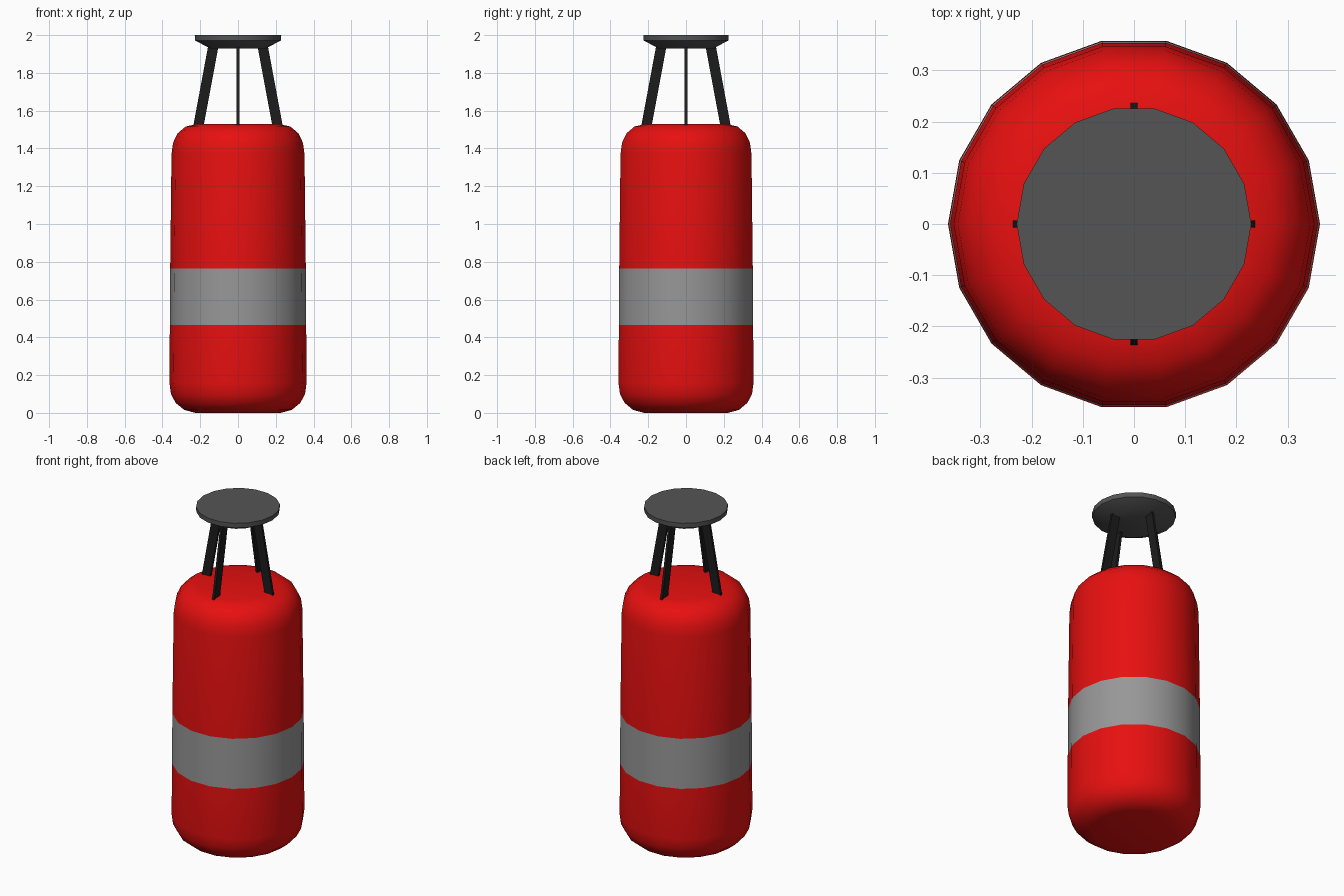
import bpy, bmesh, math
from mathutils import Matrix, Vector

if "Cube" in bpy.data.objects:
    bpy.data.objects.remove(bpy.data.objects["Cube"], do_unlink=True)

SIDES = 18


def material(name, rgb):
    m = bpy.data.materials.new(name)
    m.use_nodes = True
    m.diffuse_color = (*rgb, 1)
    m.node_tree.nodes["Principled BSDF"].inputs["Base Color"].default_value = (*rgb, 1)
    return m


red = material("red leather", (0.80, 0.005, 0.005))
grey = material("grey band", (0.31, 0.31, 0.31))
cap_grey = material("dark grey cap", (0.09, 0.09, 0.09))
black = material("black strap", (0.012, 0.012, 0.012))


def finish(name, bm, mats, smooth_angle=None):
    bmesh.ops.recalc_face_normals(bm, faces=bm.faces)
    mesh = bpy.data.meshes.new(name)
    bm.to_mesh(mesh)
    bm.free()
    for m in mats:
        mesh.materials.append(m)
    ob = bpy.data.objects.new(name, mesh)
    bpy.context.collection.objects.link(ob)
    if smooth_angle:
        bpy.ops.object.select_all(action="DESELECT")
        ob.select_set(True)
        bpy.context.view_layer.objects.active = ob
        bpy.ops.object.shade_smooth_by_angle(angle=math.radians(smooth_angle))
    return ob


def lathe(profile):
    """Closed solid of revolution from (radius, z) pairs, bottom to top."""
    bm = bmesh.new()
    rings = []
    for r, z in profile:
        rings.append([bm.verts.new((r * math.cos(math.tau * i / SIDES),
                                    r * math.sin(math.tau * i / SIDES), z))
                      for i in range(SIDES)])
    for low, high in zip(rings, rings[1:]):
        for i in range(SIDES):
            j = (i + 1) % SIDES
            bm.faces.new((low[i], low[j], high[j], high[i]))
    bm.faces.new(rings[0][::-1])
    bm.faces.new(rings[-1])
    return bm


# Bag body with rounded ends; the band is coloured by height
BAND_LOW, BAND_HIGH = 0.465, 0.765
body = lathe([(0.225, 0.0), (0.285, 0.016), (0.33, 0.053), (0.355, 0.10), (0.363, 0.16),
              (0.361, BAND_LOW), (0.359, BAND_HIGH), (0.352, 1.37), (0.344, 1.43),
              (0.32, 1.48), (0.277, 1.516), (0.215, 1.53)])
for f in body.faces:
    f.material_index = int(BAND_LOW < f.calc_center_median().z < BAND_HIGH)
finish("bag_body", body, [red, grey], 40)

# Hanging cap: short rim above a conical underside
finish("hanging_cap", lathe([(0.145, 1.928), (0.228, 1.972), (0.229, 2.0)]), [cap_grey], 30)

# Four flat straps leaning inward from bag to cap
foot, head = Vector((0.213, 0, 1.50)), Vector((0.131, 0, 1.94))
lean = (head - foot).to_track_quat("Z", "Y").to_matrix().to_4x4()
for k, name in enumerate(("left", "back", "right", "front")):
    bm = bmesh.new()
    bmesh.ops.create_cube(bm, size=1, matrix=(
        Matrix.Rotation(k * math.pi / 2, 4, "Z") @ Matrix.Translation((foot + head) / 2)
        @ lean @ Matrix.Diagonal((0.014, 0.054, (head - foot).length, 1))))
    finish(name + "_strap", bm, [black])
